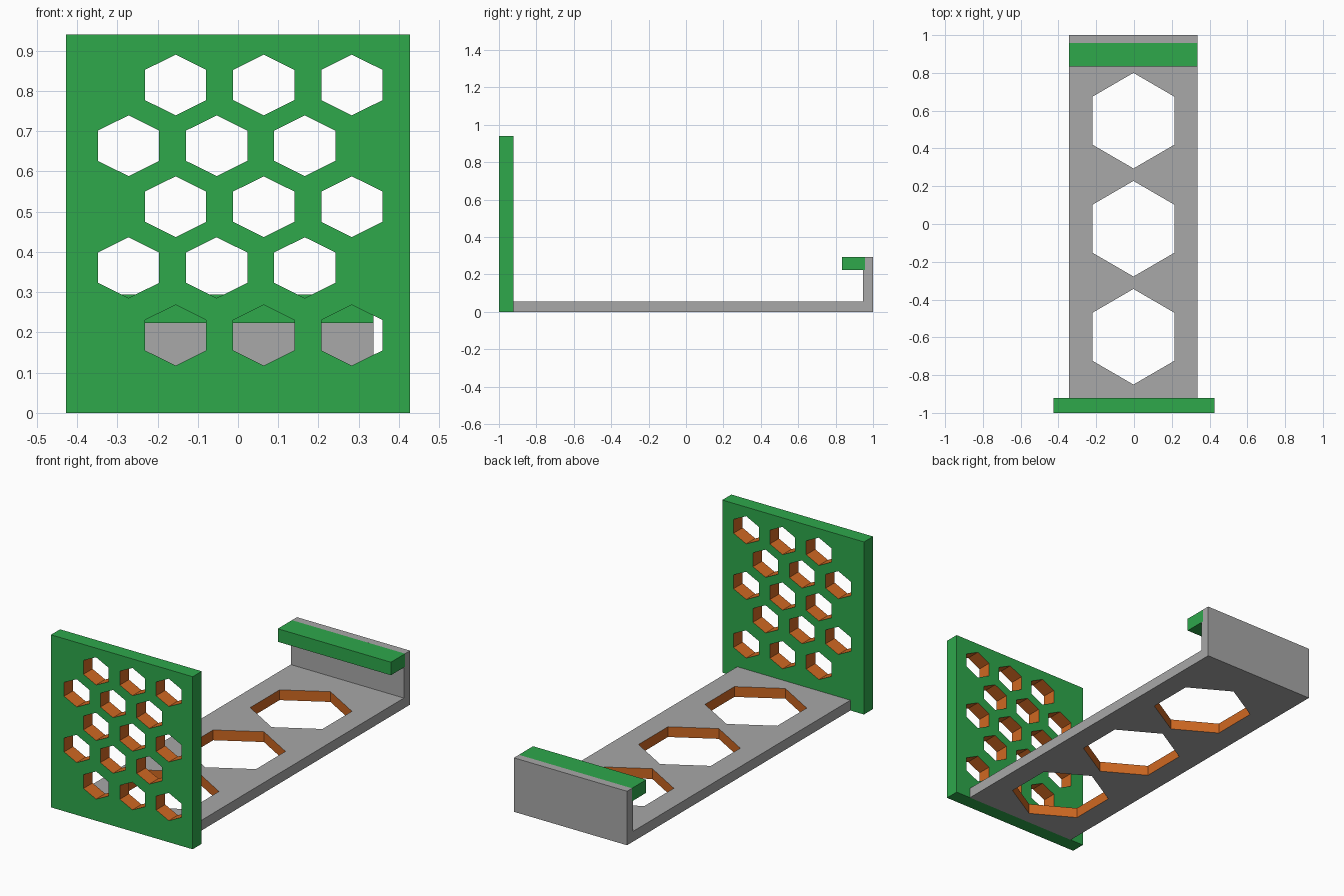
import bpy, bmesh
from mathutils import Matrix

if "Cube" in bpy.data.objects:
    bpy.data.objects.remove(bpy.data.objects["Cube"])


def material(name, r, g, b):
    lin = lambda c: ((c / 255 + 0.055) / 1.055) ** 2.4
    m = bpy.data.materials.new(name)
    m.diffuse_color = (lin(r), lin(g), lin(b), 1)
    m.use_nodes = True
    m.node_tree.nodes["Principled BSDF"].inputs["Base Color"].default_value = m.diffuse_color
    return m


GREEN = material("green", 46, 168, 75)
GREY = material("grey", 168, 168, 168)
ORANGE = material("orange", 207, 104, 34)

# Directions of the drawing plane and of the thickness, as matrix columns
FLAT = Matrix.Identity(4)
FRONT = Matrix(((1, 0, 0, 0), (0, 0, -1, 0), (0, 1, 0, 0), (0, 0, 0, 1)))
SIDE = Matrix(((0, 0, 1, 0), (1, 0, 0, 0), (0, 1, 0, 0), (0, 0, 0, 1)))


def rect(x0, x1, y0, y1):
    return [(x0, y0), (x1, y0), (x1, y1), (x0, y1)]


def hexagon(cx, cy, half_w, half_h):
    shape = [(0, 1), (-1, .5), (-1, -.5), (0, -1), (1, -.5), (1, .5)]
    return [(cx + u * half_w, cy + v * half_h) for u, v in shape]


def panel(name, outline, holes, t0, t1, plane, mat):
    """Extrude an outline with holes from t0 to t1; hole walls are orange."""
    cu = bpy.data.curves.new(name + "_profile", 'CURVE')
    cu.dimensions, cu.fill_mode = '2D', 'BOTH'
    cu.extrude = (t1 - t0) / 2
    for loop in [outline] + holes:
        sp = cu.splines.new('POLY')
        sp.points.add(len(loop) - 1)
        for p, (x, y) in zip(sp.points, loop):
            p.co = (x, y, 0, 1)
        sp.use_cyclic_u = True
    tmp = bpy.data.objects.new(name + "_profile", cu)
    bpy.context.collection.objects.link(tmp)
    dg = bpy.context.evaluated_depsgraph_get()
    me = bpy.data.meshes.new_from_object(tmp.evaluated_get(dg))
    bpy.data.objects.remove(tmp)
    bpy.data.curves.remove(cu)

    me.name = name
    me.materials.clear()
    me.materials.append(mat)
    if holes:
        me.materials.append(ORANGE)
    xs, ys = zip(*outline)
    bm = bmesh.new()
    bm.from_mesh(me)
    bmesh.ops.remove_doubles(bm, verts=bm.verts, dist=1e-5)
    bmesh.ops.recalc_face_normals(bm, faces=bm.faces)
    for f in bm.faces:
        c = f.calc_center_median()
        inside = (min(xs) + .01 < c.x < max(xs) - .01
                  and min(ys) + .01 < c.y < max(ys) - .01)
        f.material_index = int(bool(holes) and inside and abs(f.normal.z) < .5)
        f.smooth = False
    bm.transform(plane @ Matrix.Translation((0, 0, (t0 + t1) / 2)))
    bm.to_mesh(me)
    bm.free()
    ob = bpy.data.objects.new(name, me)
    bpy.context.collection.objects.link(ob)
    return ob


X0, X1 = -0.345, 0.337    # width of the tray

# Front plate with five staggered rows of hexagons
rows = [(.815, -.155), (.664, -.272), (.5125, -.155), (.361, -.272), (.193, -.155)]
holes = [hexagon(x + .219 * i, z, .076, .0755) for z, x in rows for i in range(3)]
panel("front_plate", rect(-.427, .427, 0, .94), holes, .922, 1, FRONT, GREEN)

# Floor with three large hexagons
holes = [hexagon(-.003, -.597 + .572 * i, .218, .253) for i in range(3)]
panel("floor", rect(X0, X1, -.922, .947), holes, 0, .056, FLAT, GREY)

# Back wall, stepped where the lip sits in it
wall = [(.947, 0), (1, 0), (1, .294), (.957, .294), (.957, .223), (.947, .223)]
panel("back_wall", wall, [], X0, X1, SIDE, GREY)

# Lip on top of the back wall
panel("lip", rect(.835, .957, .223, .294), [], X0, X1, SIDE, GREEN)
